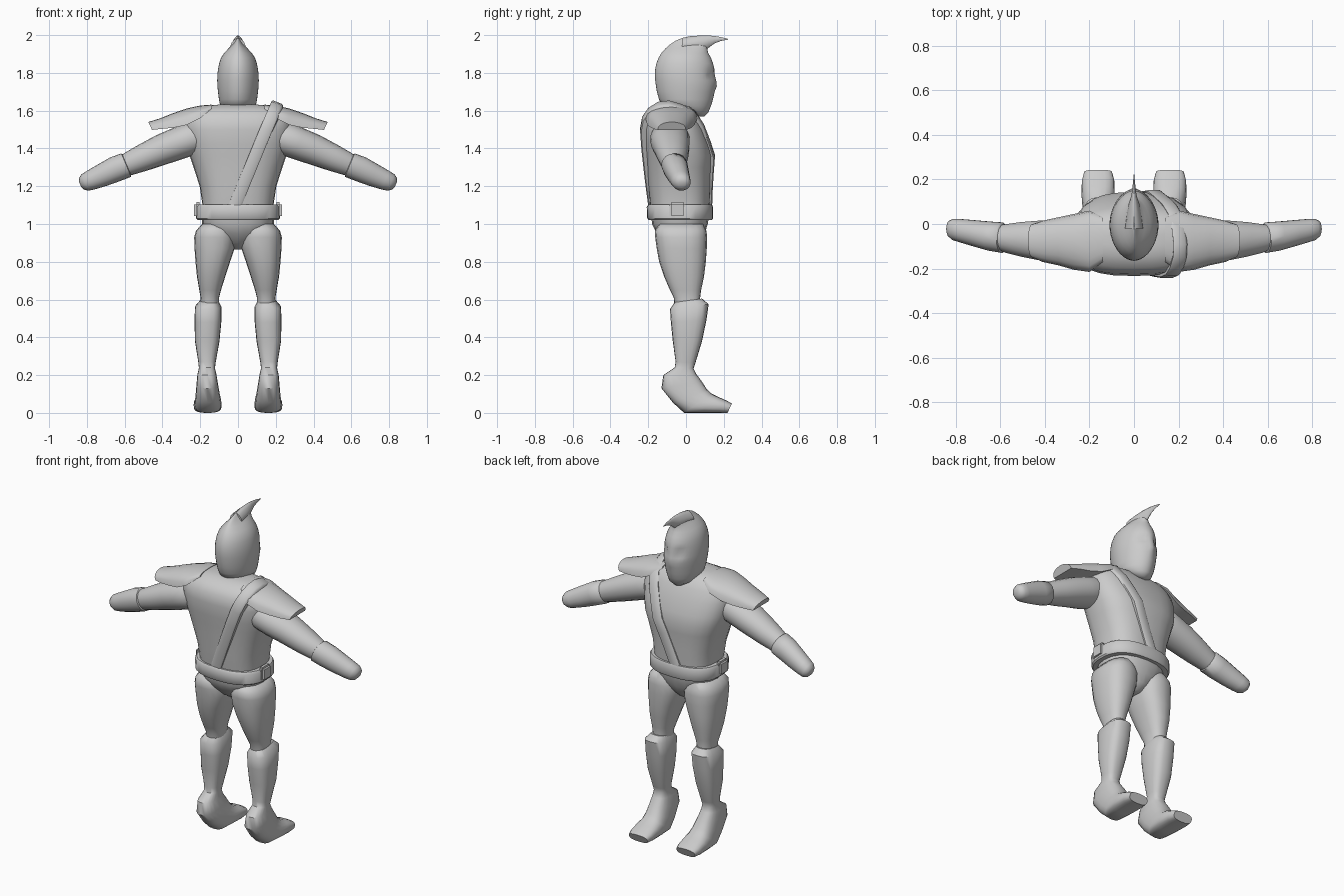
import bpy, bmesh, math
from mathutils import Vector as V

grey = bpy.data.materials.new("light_grey")
grey.diffuse_color = (0.6, 0.6, 0.6, 1)


def finish(name, bm, angle=40, subsurf=0):
    bmesh.ops.recalc_face_normals(bm, faces=bm.faces)
    mesh = bpy.data.meshes.new(name)
    bm.to_mesh(mesh)
    bm.free()
    mesh.materials.append(grey)
    ob = bpy.data.objects.new(name, mesh)
    bpy.context.collection.objects.link(ob)
    bpy.ops.object.select_all(action='DESELECT')
    ob.select_set(True)
    bpy.context.view_layer.objects.active = ob
    bpy.ops.object.shade_smooth_by_angle(angle=math.radians(angle))
    if subsurf:
        m = ob.modifiers.new("smooth", 'SUBSURF')
        m.levels = m.render_levels = subsurf
    return ob


def ring(a, b, half, power=2.0, n=20):
    """Superellipse with one diameter a-b and the other spanned by vector half."""
    a, b, half = V(a), V(b), V(half)
    mid, rad = (a + b) / 2, (b - a) / 2
    pts = []
    for i in range(n):
        t = 2 * math.pi * i / n
        c, s = math.cos(t), math.sin(t)
        c = math.copysign(abs(c) ** (2 / power), c)
        s = math.copysign(abs(s) ** (2 / power), s)
        pts.append(mid + half * c + rad * s)
    return pts


def loft(rings, closed=False, caps=True):
    bm = bmesh.new()
    rows = [[bm.verts.new(p) for p in r] for r in rings]
    n = len(rows[0])
    pairs = list(zip(rows, rows[1:])) + ([(rows[-1], rows[0])] if closed else [])
    for r, q in pairs:
        for i in range(n):
            j = (i + 1) % n
            bm.faces.new((r[i], r[j], q[j], q[i]))
    if caps and not closed:
        bm.faces.new(rows[0])
        bm.faces.new(rows[-1])
    return bm


def upright(rows, power=2.0, n=20):
    """Rows of z, back y, front y, half width."""
    return loft([ring((0, y0, z), (0, y1, z), (w, 0, 0), power, n) for z, y0, y1, w in rows])


# Torso and pelvis
finish("torso", upright([
    (1.04, -.18, .12, .185), (1.10, -.19, .125, .188), (1.20, -.20, .13, .203),
    (1.30, -.21, .137, .235), (1.36, -.217, .143, .255), (1.42, -.225, .13, .272),
    (1.50, -.233, .105, .285), (1.56, -.225, .075, .28), (1.60, -.195, .05, .25),
    (1.625, -.15, .015, .18), (1.632, -.11, -.03, .1)], 2.7, 28), 60)
finish("pelvis", upright([
    (1.06, -.185, .125, .19), (1.0, -.18, .115, .19), (.95, -.155, .1, .155),
    (.90, -.11, .075, .075), (.865, -.06, .04, .03)], 2.3), 60)

# Head with brow, eye hollows and nose
bm = upright([
    (1.568, .055, .095, .025), (1.59, -.01, .118, .065), (1.625, -.125, .132, .094),
    (1.66, -.143, .143, .101), (1.70, -.154, .15, .106), (1.73, -.159, .156, .109),
    (1.76, -.163, .155, .110), (1.79, -.165, .152, .109), (1.82, -.163, .150, .106),
    (1.85, -.157, .143, .1), (1.88, -.145, .132, .09), (1.905, -.13, .118, .073),
    (1.93, -.108, .112, .05), (1.95, -.085, .113, .03), (1.97, -.055, .12, .016),
    (1.985, -.02, .13, .009), (1.996, .03, .13, .004)], 1.9, 40)
for v in bm.verts:
    if v.co.y > .05:
        eye = math.exp(-((abs(v.co.x) - .045) / .025) ** 2 - ((v.co.z - 1.785 - .3 * (abs(v.co.x) - .045)) / .018) ** 2)
        nose = math.exp(-(v.co.x / .014) ** 2 - ((v.co.z - 1.74) / .03) ** 2)
        v.co.y += .008 * nose - .018 * eye
finish("head", bm, 60)

# Forward-curling crest: y, bottom z, top z, half width
finish("crest", loft([ring((0, y, z0), (0, y, z1), (w, 0, 0), 1.6, 14) for y, z0, z1, w in [
    (-.02, 1.90, 1.985, .04), (.04, 1.90, 1.997, .032), (.09, 1.91, 2.0, .024),
    (.12, 1.932, 1.999, .014), (.15, 1.955, 1.996, .008), (.185, 1.969, 1.99, .005),
    (.222, 1.976, 1.98, .001)]]), 60)

# Belt
finish("belt", upright([
    (1.022, -.185, .12, .18), (1.022, -.198, .138, .215), (1.03, -.205, .143, .222),
    (1.09, -.208, .143, .222), (1.102, -.2, .138, .214), (1.102, -.18, .12, .18)], 2.5, 32), 40)

# Diagonal strap looping round the torso: y, z on the path
path = [(-.198, 1.09), (-.213, 1.2), (-.225, 1.3), (-.236, 1.4), (-.243, 1.5), (-.232, 1.56),
        (-.20, 1.605), (-.15, 1.638), (-.09, 1.645), (-.02, 1.625), (.05, 1.585), (.095, 1.52),
        (.13, 1.43), (.153, 1.36), (.147, 1.28), (.142, 1.2), (.138, 1.09)]
centre = V((0, -.04, 1.36))
across = V((.926, 0, -.378)) * .033
rings = []
for i, (y, z) in enumerate(path):
    p = V(((z - 1.1) * .41 - .015, y, z))
    y0, z0 = path[max(i - 1, 0)]
    y1, z1 = path[min(i + 1, len(path) - 1)]
    out = V((0, z0 - z1, y1 - y0)).normalized()
    inner = p - out * .035
    rings.append([inner - across, p - across - out * .006, p - across * .7,
                  p + across * .7, p + across - out * .006, inner + across])
finish("strap", loft(rings), 50)

for side, label in ((1, "right"), (-1, "left")):
    # Belt pouch
    bm = bmesh.new()
    bmesh.ops.create_cube(bm, size=1)
    for v in bm.verts:
        v.co = V((side * .212 + v.co.x * .04, -.045 + v.co.y * .085, 1.073 + v.co.z * .085))
    bmesh.ops.bevel(bm, geom=bm.edges[:], offset=.012, segments=2, affect='EDGES')
    finish(label + "_pouch", bm, 50)

    # Upper arm and forearm: x, z, radius, back y, front y
    def arm(rows):
        d = V((.42 * side, 0, 1)).normalized()
        return loft([ring((x * side, y0, z), (x * side, y1, z), d * r, 2.1, 18)
                     for x, z, r, y0, y1 in rows])
    finish(label + "_upper_arm", arm([
        (.18, 1.47, .08, -.17, .0), (.25, 1.452, .088, -.19, .02), (.32, 1.425, .086, -.185, .02),
        (.40, 1.395, .082, -.168, .018), (.50, 1.352, .072, -.148, .01),
        (.57, 1.322, .063, -.13, .0), (.62, 1.30, .055, -.11, -.005)]), 60)
    finish(label + "_forearm", arm([
        (.585, 1.315, .052, -.11, .0), (.592, 1.312, .067, -.13, .008), (.65, 1.29, .068, -.12, .012),
        (.72, 1.258, .061, -.10, .018), (.78, 1.232, .053, -.082, .023), (.81, 1.22, .047, -.073, .024),
        (.828, 1.213, .034, -.058, .014), (.836, 1.21, .015, -.04, -.005)]), 60)

    # Shoulder plate: x, crest z, rim z, back y, front y
    rows = [(.14, 1.632, 1.61, -.17, .03), (.20, 1.627, 1.56, -.215, .06), (.27, 1.612, 1.525, -.205, .045),
            (.34, 1.588, 1.51, -.185, .03), (.41, 1.56, 1.503, -.17, .015), (.455, 1.54, 1.498, -.15, 0)]
    bm = bmesh.new()
    grid = []
    for x, top, rim, y0, y1 in rows:
        line = []
        for k in range(11):
            t = math.pi * k / 10
            c, s = -math.cos(t), math.sin(t) ** .8
            bulge = .02 * s if x > .44 else 0
            line.append(bm.verts.new((side * (x + bulge), (y0 + y1) / 2 + c * (y1 - y0) / 2, rim + (top - rim) * s)))
        grid.append(line)
    for r, q in zip(grid, grid[1:]):
        for k in range(10):
            bm.faces.new((r[k], r[k + 1], q[k + 1], q[k]))
    # Closed underside and outer lip
    for line in (grid[0], grid[-1]):
        bm.faces.new(line)
    for r, q in zip(grid, grid[1:]):
        bm.faces.new((r[0], q[0], q[-1], r[-1]))
    finish(label + "_shoulder_plate", bm, 45)

    # Thigh: z, back y, front y, inner x, outer x
    finish(label + "_thigh", loft([
        ring((side * (a + b) / 2, y0, z), (side * (a + b) / 2, y1, z), ((b - a) / 2, 0, 0), 2.4)
        for z, y0, y1, a, b in [
            (1.0, -.14, .09, .05, .19), (.965, -.165, .108, .025, .222), (.93, -.163, .112, .012, .232),
            (.87, -.155, .11, .018, .23), (.80, -.142, .105, .042, .225), (.72, -.115, .095, .068, .217),
            (.65, -.085, .08, .09, .205), (.61, -.065, .075, .1, .198), (.56, -.06, .075, .1, .2)]]), 60)

    # Boot: back (y, z), front (y, z), inner x, outer x
    finish(label + "_boot", loft([
        ring((side * (a + b) / 2, *p), (side * (a + b) / 2, *q), ((b - a) / 2, 0, 0), 2.7)
        for p, q, a, b in [
            ((-.06, .585), (.085, .605), .105, .2), ((-.085, .55), (.12, .575), .088, .228),
            ((-.08, .48), (.108, .49), .088, .23), ((-.07, .38), (.085, .38), .098, .228),
            ((-.055, .27), (.05, .265), .118, .21), ((-.06, .24), (.04, .235), .122, .207),
            ((-.12, .20), (.055, .205), .114, .215), ((-.13, .13), (.085, .165), .105, .22),
            ((-.07, .055), (.11, .125), .095, .225), ((-.01, .0), (.135, .102), .088, .23),
            ((.08, .0), (.17, .085), .086, .235), ((.17, .0), (.215, .065), .088, .234),
            ((.22, .0), (.243, .05), .098, .224)]]), 45)
